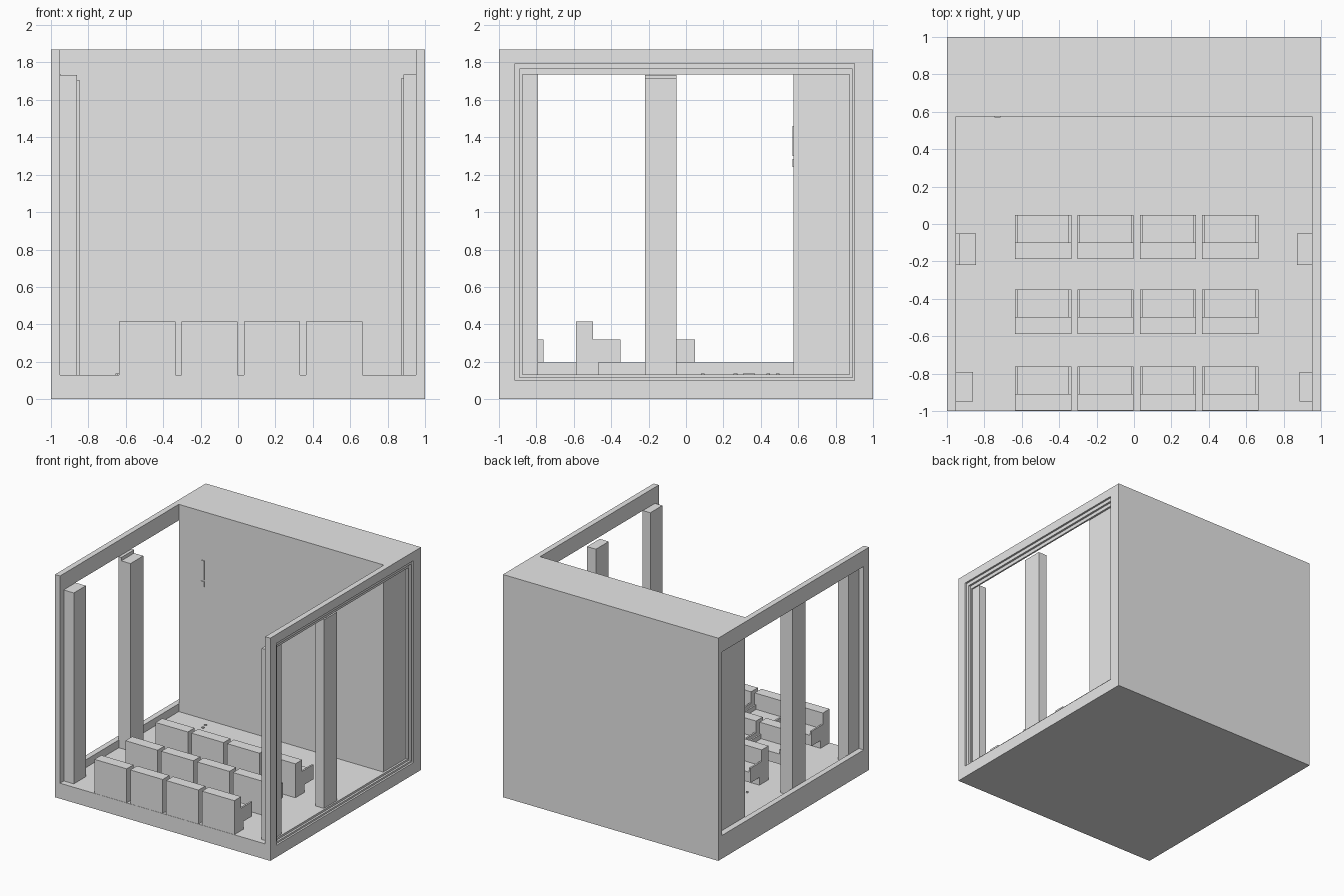
import bpy
import bmesh
from mathutils import Matrix

if "Cube" in bpy.data.objects:
    bpy.data.objects.remove(bpy.data.objects["Cube"], do_unlink=True)

grey = bpy.data.materials.new("plain grey")
grey.use_nodes = True
grey.diffuse_color = (0.8, 0.8, 0.8, 1)
grey.node_tree.nodes["Principled BSDF"].inputs["Base Color"].default_value = (0.8, 0.8, 0.8, 1)


def finish(name, bm):
    mesh = bpy.data.meshes.new(name)
    bm.to_mesh(mesh)
    bm.free()
    mesh.materials.append(grey)
    obj = bpy.data.objects.new(name, mesh)
    bpy.context.collection.objects.link(obj)
    return obj


def box(name, x, y, z):
    """Box from (min, max) ranges along each axis."""
    bm = bmesh.new()
    bmesh.ops.create_cube(bm, size=1)
    for v in bm.verts:
        v.co = [r[0] if c < 0 else r[1] for c, r in zip(v.co, (x, y, z))]
    return finish(name, bm)


def cut(target, x, y, z):
    """Subtract a box from the target."""
    cutter = box("cutter", x, y, z)
    cutter.hide_render = True
    mod = target.modifiers.new("cut", "BOOLEAN")
    mod.operation = "DIFFERENCE"
    mod.solver = "EXACT"
    mod.object = cutter
    bpy.context.view_layer.objects.active = target
    bpy.ops.object.modifier_apply(modifier=mod.name)
    bpy.data.objects.remove(cutter, do_unlink=True)


def extrude_profile(name, points, x0, x1):
    """Extrude a y-z outline along x."""
    bm = bmesh.new()
    face = bm.faces.new([bm.verts.new((x0, y, z)) for y, z in points])
    ext = bmesh.ops.extrude_face_region(bm, geom=[face])
    verts = [g for g in ext["geom"] if isinstance(g, bmesh.types.BMVert)]
    bmesh.ops.translate(bm, verts=verts, vec=(x1 - x0, 0, 0))
    bmesh.ops.recalc_face_normals(bm, faces=bm.faces)
    return finish(name, bm)


# Room shell: open front and ceiling, thick rear block, thin pierced side walls
FLOOR = 0.13
shell = box("room_shell", (-1, 1), (-1, 1), (0, 1.87))
cut(shell, (-0.953, 0.953), (-1.1, 0.575), (FLOOR, 2))
cut(shell, (-1.1, -0.95), (-0.93, 0.95), (0.195, 1.735))

# Stepped frame around the opening on the +x side
cut(shell, (0.95, 1.1), (-0.875, 0.875), (0.132, 1.735))
cut(shell, (0.967, 1.1), (-0.89, 0.89), (0.115, 1.765))
cut(shell, (0.984, 1.1), (-0.915, 0.9), (0.1, 1.795))

# Columns along both walls
box("left_front_column", (0.885, 0.955), (-0.95, -0.79), (FLOOR, 1.735))
box("left_middle_column", (0.872, 0.955), (-0.22, -0.05), (FLOOR, 1.715))
box("right_front_column", (-0.955, -0.86), (-0.95, -0.79), (FLOOR, 1.733))
box("right_middle_column", (-0.93, -0.845), (-0.22, -0.05), (FLOOR, 1.705))
box("right_middle_column_backing", (-0.955, -0.93), (-0.22, -0.05), (FLOOR, 1.733))

# Seats: backrest with base, low cushion and two thin arms
BACK = [(0, FLOOR), (0.12, FLOOR), (0.12, 0.195), (0.09, 0.195), (0.09, 0.415), (0, 0.415)]
for row, y in enumerate((-0.188, -0.588, -0.998)):
    for col in range(4):
        x = -0.635 + col * 0.3333
        tag = f"_{row + 1}_{col + 1}"
        extrude_profile("seat_back" + tag, [(y + a, b) for a, b in BACK], x, x + 0.3)
        box("seat_cushion" + tag, (x + 0.014, x + 0.286), (y + 0.09, y + 0.237), (0.195, 0.28))
        for side, ax in (("right", x), ("left", x + 0.286)):
            box(f"seat_{side}_arm" + tag, (ax, ax + 0.014), (y + 0.09, y + 0.237), (0.195, 0.318))

# Small fittings on the rear wall
for n, (z0, z1) in enumerate(((1.24, 1.285), (1.3, 1.46))):
    box(f"wall_fitting_{n + 1}", (-0.745, -0.715), (0.569, 0.576), (z0, z1))

# Small studs and a plate on the floor
for n, (x, y) in enumerate(((-0.633, 0.09), (-0.633, 0.265), (-0.633, 0.44), (-0.645, 0.49))):
    bm = bmesh.new()
    bmesh.ops.create_cone(bm, cap_ends=True, segments=12, radius1=0.01, radius2=0.01,
                          depth=0.008, matrix=Matrix.Translation((x, y, FLOOR + 0.003)))
    finish(f"floor_stud_{n + 1}", bm)
box("floor_plate", (-0.643, -0.62), (0.305, 0.37), (FLOOR - 0.002, FLOOR + 0.006))
